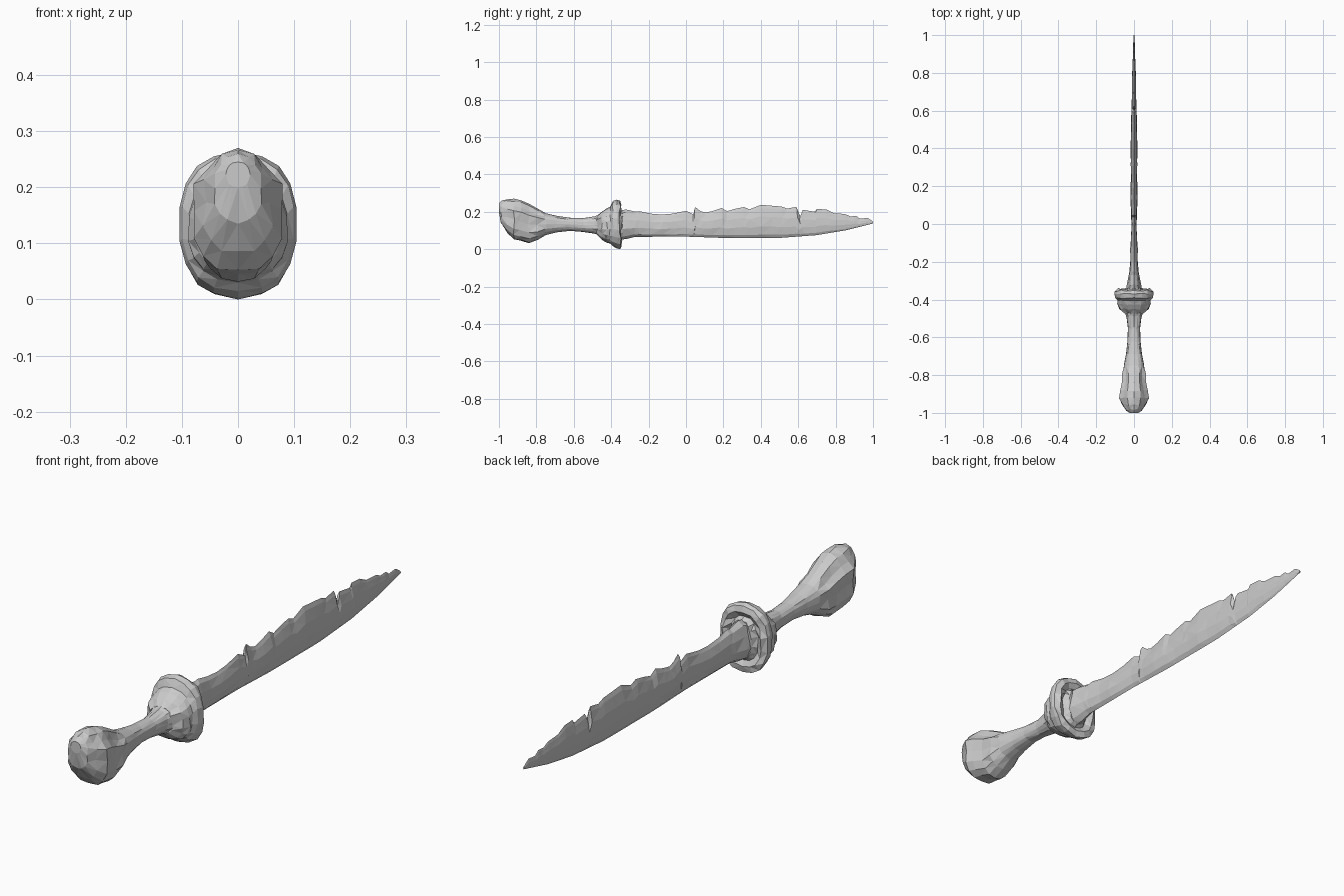
import bpy, bmesh, math, random

if "Cube" in bpy.data.objects:
    bpy.data.objects.remove(bpy.data.objects["Cube"])

random.seed(7)


def loft(name, rings):
    """Skin a list of equal-length point rings and cap both ends."""
    bm = bmesh.new()
    rows = [[bm.verts.new(p) for p in ring] for ring in rings]
    n = len(rows[0])
    for a, b in zip(rows, rows[1:]):
        for i in range(n):
            j = (i + 1) % n
            bm.faces.new((a[i], a[j], b[j], b[i]))
    bm.faces.new(rows[0])
    bm.faces.new(rows[-1])
    bmesh.ops.triangulate(bm, faces=bm.faces[:])
    bmesh.ops.recalc_face_normals(bm, faces=bm.faces[:])
    me = bpy.data.meshes.new(name)
    bm.to_mesh(me)
    bm.free()
    ob = bpy.data.objects.new(name, me)
    bpy.context.collection.objects.link(ob)
    return ob


def bone_ring(y, lo, hi, w, half=8, chip=0.07, power=0.85, shape=None):
    """Mirrored, slightly chipped oval from the bottom (0) to the top (half)."""
    side = []
    for i in range(half + 1):
        a = math.pi * i / half
        r = 1 if i in (0, half) else 1 - random.random() * chip
        if shape:
            r *= shape(i)
        c = math.cos(a)
        x = w * r * abs(math.sin(a)) ** power
        z = (lo + hi) / 2 - (hi - lo) / 2 * r * math.copysign(abs(c) ** power, c)
        dy = random.uniform(-.006, .006) if 0 < i < half and y > -.99 else 0
        side.append((x, y + dy, z))
    side[0] = (0, side[0][1], side[0][2])
    side[-1] = (0, side[-1][1], side[-1][2])
    return side + [(-x, yy, z) for x, yy, z in side[-2:0:-1]]


def lerp(table, y):
    for (a, u), (b, v) in zip(table, table[1:]):
        if y <= b:
            return u + (v - u) * (y - a) / (b - a)
    return table[-1][1]


# knobbed pommel and waisted grip: y, bottom, top, half width
handle = [(-1, .20, .245, .022), (-.985, .135, .26, .045), (-.955, .08, .266, .066),
          (-.92, .045, .27, .087), (-.885, .038, .262, .08), (-.84, .024, .243, .07),
          (-.79, .045, .215, .066), (-.75, .075, .192, .056), (-.69, .09, .178, .044),
          (-.62, .098, .168, .035), (-.55, .092, .166, .033), (-.49, .083, .175, .042),
          (-.45, .07, .19, .06), (-.40, .07, .19, .06)]


def knuckles(i):
    # side grooves and underside notch between the bone knuckles
    return {0: .93, 3: 1.03, 4: .93, 5: 1.05, 6: .92}.get(i, 1)


loft("handle", [bone_ring(*h, chip=.1 if h[0] < -.75 else .05,
                          shape=knuckles if -.97 < h[0] < -.77 else None)
                for h in handle])

# flared guard with a rolled rim and a dished blade side
guard = [(-.475, .078, .18, .05), (-.45, .05, .20, .08), (-.425, .035, .217, .09),
         (-.405, .03, .228, .09), (-.39, .015, .258, .102), (-.37, .004, .265, .107),
         (-.352, .0, .258, .104), (-.345, .025, .235, .085), (-.358, .045, .215, .06),
         (-.34, .055, .205, .045)]
loft("guard", [bone_ring(*g, half=9, chip=.03, power=.82) for g in guard])

# blade outline: chipped upper edge, smooth lower edge, thickness
top = [(-.36, .205), (-.32, .212), (-.27, .20), (-.25, .203), (-.19, .19), (-.13, .185),
       (-.07, .19), (0, .205), (.04, .185), (.05, .225), (.075, .205), (.1, .195), (.14, .203),
       (.19, .22), (.22, .203), (.26, .215), (.31, .225), (.34, .213), (.40, .237), (.46, .232),
       (.51, .228), (.54, .217), (.59, .226), (.612, .172), (.625, .21), (.69, .20),
       (.70, .215), (.75, .212), (.79, .192), (.85, .188), (.88, .175), (.91, .178),
       (.93, .163), (.97, .167), (.985, .158), (1, .147)]
bottom = [(-.36, .05), (-.31, .055), (-.27, .066), (0, .067), (.2, .06), (.5, .06),
          (.7, .075), (.85, .1), (1, .137)]
thick = [(-.36, .045), (-.3, .036), (-.2, .022), (-.1, .02), (0, .014), (.15, .021), (.25, .017),
         (.4, .021), (.6, .015), (.8, .01), (1, .003)]
rings = []
for y, hi in top:
    lo, t = lerp(bottom, y), lerp(thick, y)
    hump = max(0, min(1, (-.15 - y) / .2))  # rounder root at the guard
    side = [(0, y, lo)]
    for f, s in ((.1, .6), (.35, 1), (.65, .85), (.9, .35 + .25 * hump)):
        k = s * t * random.uniform(.85, 1)
        dy = random.uniform(-.006, .006) if y < .96 else 0
        side.append((k, y + dy, lo + (hi - lo) * f))
    side.append((0, y, hi))
    rings.append(side + [(-x, b, c) for x, b, c in side[-2:0:-1]])
loft("blade", rings)
